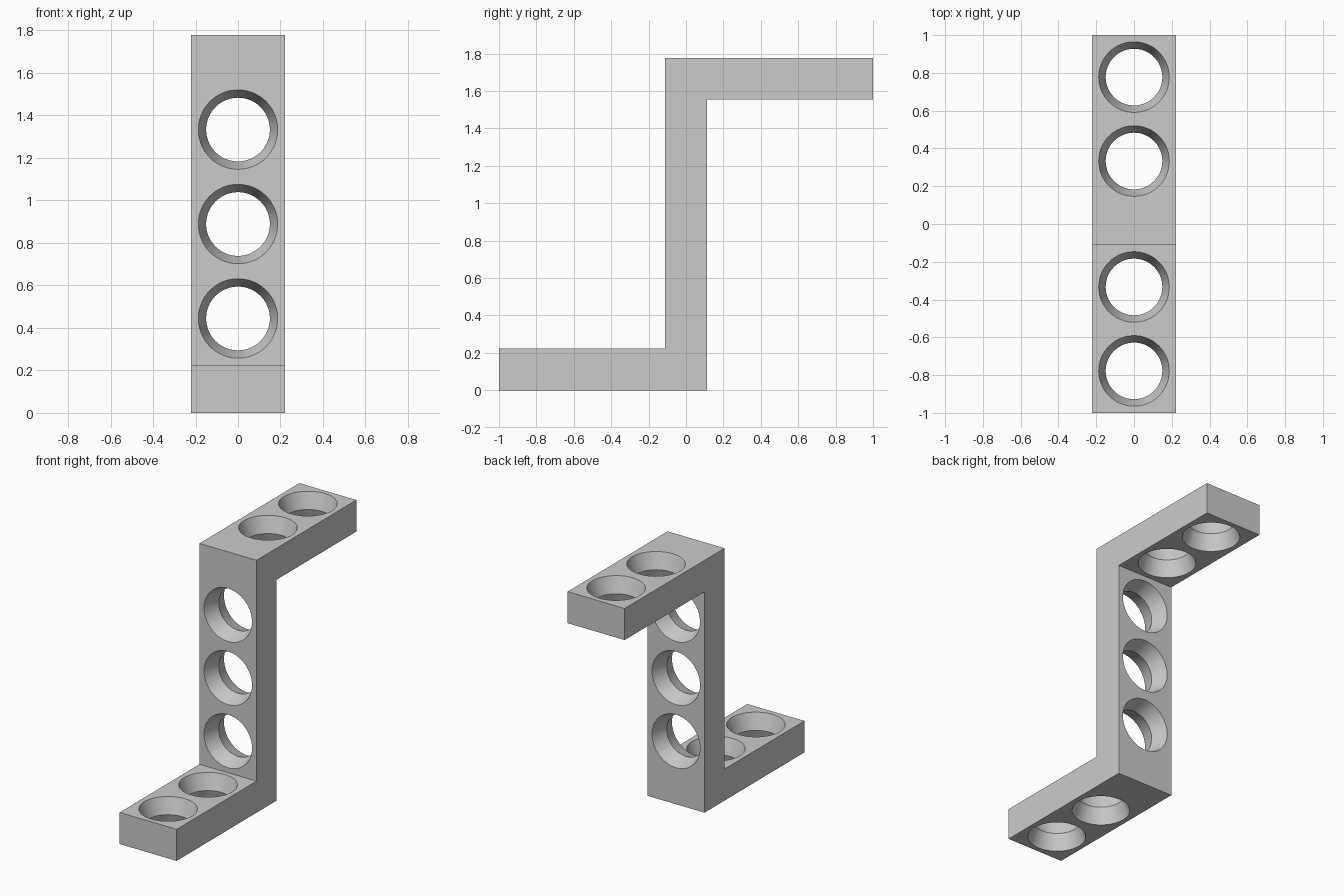
import bpy, bmesh, math
from mathutils import Matrix

cube = bpy.data.objects.get("Cube")
if cube:
    bpy.data.objects.remove(cube, do_unlink=True)

UNIT = 4 / 9            # hole spacing and bracket width
T = UNIT / 2            # plate thickness
H = 4 * UNIT            # overall height
MOUTH, THROAT = 0.187, 0.15

grey = bpy.data.materials.new("light grey")
grey.use_nodes = True
colour = (0.6, 0.6, 0.6, 1)
grey.diffuse_color = colour
grey.node_tree.nodes["Principled BSDF"].inputs["Base Color"].default_value = colour


def make_object(name, bm):
    bmesh.ops.recalc_face_normals(bm, faces=bm.faces)
    mesh = bpy.data.meshes.new(name)
    bm.to_mesh(mesh)
    bm.free()
    mesh.materials.append(grey)
    obj = bpy.data.objects.new(name, mesh)
    bpy.context.collection.objects.link(obj)
    return obj


# Z-shaped side profile (y, z), extruded across the width
profile = [(-1, 0), (T / 2, 0), (T / 2, H - T), (1, H - T),
           (1, H), (-T / 2, H), (-T / 2, T), (-1, T)]
bm = bmesh.new()
side = bm.faces.new([bm.verts.new((-T, y, z)) for y, z in profile])
extruded = bmesh.ops.extrude_face_region(bm, geom=[side])
bmesh.ops.translate(bm, vec=(2 * T, 0, 0),
                    verts=[g for g in extruded["geom"] if isinstance(g, bmesh.types.BMVert)])
bracket = make_object("z_bracket", bm)


# Hourglass hole: flared mouths on both sides, narrow throat in the middle
def add_hole(bm, matrix, segments=64):
    half = T / 2 + 0.01
    mouth = THROAT + (MOUTH - THROAT) * half / (T / 2)
    rings = []
    for radius, z in ((mouth, -half), (THROAT, 0), (mouth, half)):
        ring = []
        for i in range(segments):
            a = math.tau * i / segments
            ring.append(bm.verts.new(matrix @ Matrix.Translation(
                (radius * math.cos(a), radius * math.sin(a), z)).translation))
        rings.append(ring)
    for low, high in zip(rings, rings[1:]):
        for i in range(segments):
            j = (i + 1) % segments
            bm.faces.new((low[i], low[j], high[j], high[i]))
    bm.faces.new(rings[0][::-1])
    bm.faces.new(rings[-1])


bm = bmesh.new()
for k in (0.75, 1.75):                       # two holes in each arm
    add_hole(bm, Matrix.Translation((0, -k * UNIT, T / 2)))
    add_hole(bm, Matrix.Translation((0, k * UNIT, H - T / 2)))
for k in (1, 2, 3):                          # three holes in the upright
    add_hole(bm, Matrix.Translation((0, 0, k * UNIT)) @ Matrix.Rotation(math.pi / 2, 4, 'X'))
cutter = make_object("hole_cutter", bm)

# Cut the holes, then drop the cutter
cut = bracket.modifiers.new("holes", 'BOOLEAN')
cut.operation = 'DIFFERENCE'
cut.solver = 'EXACT'
cut.object = cutter
bpy.ops.object.select_all(action='DESELECT')
bracket.select_set(True)
bpy.context.view_layer.objects.active = bracket
bpy.ops.object.modifier_apply(modifier=cut.name)
bpy.data.objects.remove(cutter, do_unlink=True)
bpy.ops.object.shade_smooth_by_angle(angle=math.radians(25))
